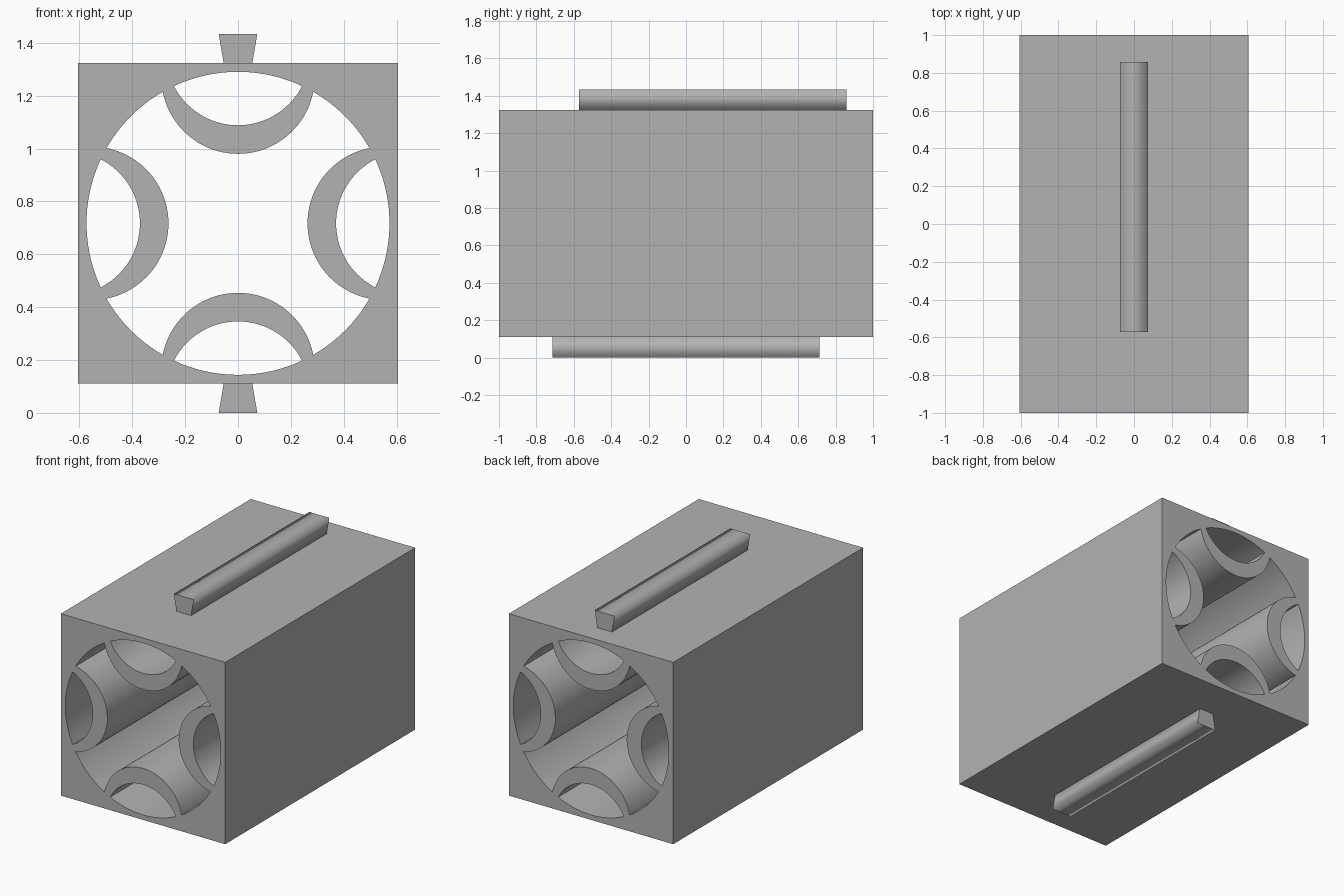
import bpy, bmesh
from math import sin, cos, pi, atan2, acos, radians
from mathutils import Matrix

if "Cube" in bpy.data.objects:
    bpy.data.objects.remove(bpy.data.objects["Cube"])

grey = bpy.data.materials.new("plain grey")
grey.use_nodes = True
color = (0.45, 0.45, 0.45, 1)
grey.diffuse_color = color
grey.node_tree.nodes["Principled BSDF"].inputs["Base Color"].default_value = color

HALF, MID = 0.606, 0.717        # block half width and axis height
BORE = 0.573                    # radius of the central bore
RIB_C, RIB_R = 0.553, 0.29      # outer arc of each crescent rib
POCKET_C, POCKET_R = 0.643, 0.272   # inner arc of each crescent rib


def arc(cx, cy, r, start, end, n):
    return [(cx + r * cos(start + (end - start) * i / n),
             cy + r * sin(start + (end - start) * i / n)) for i in range(n + 1)]


def meet(c, r):
    """Half angle on the bore, and on the circle at (c, 0), where the two cross."""
    a = acos((BORE ** 2 + c ** 2 - r ** 2) / (2 * BORE * c))
    return a, atan2(BORE * sin(a), BORE * cos(a) - c)


def turn(points, angle):
    return [(x * cos(angle) - y * sin(angle), x * sin(angle) + y * cos(angle))
            for x, y in points]


def extrude_loops(name, loops, half_length, location):
    """Fill nested closed outlines (x, z) and extrude them along y."""
    curve = bpy.data.curves.new(name, "CURVE")
    curve.dimensions = "2D"
    curve.fill_mode = "BOTH"
    curve.extrude = half_length
    for loop in loops:
        spline = curve.splines.new("POLY")
        spline.points.add(len(loop) - 1)
        for point, (x, y) in zip(spline.points, loop):
            point.co = (x, y, 0, 1)
        spline.use_cyclic_u = True
    helper = bpy.data.objects.new(name + " outline", curve)
    bpy.context.collection.objects.link(helper)
    bpy.context.view_layer.update()
    mesh = bpy.data.meshes.new_from_object(
        helper.evaluated_get(bpy.context.evaluated_depsgraph_get()))
    bpy.data.objects.remove(helper)

    mesh.transform(Matrix.Rotation(pi / 2, 4, "X"))
    bm = bmesh.new()
    bm.from_mesh(mesh)
    bmesh.ops.remove_doubles(bm, verts=bm.verts, dist=1e-5)
    bmesh.ops.recalc_face_normals(bm, faces=bm.faces)
    bm.to_mesh(mesh)
    bm.free()
    mesh.materials.clear()
    mesh.materials.append(grey)
    obj = bpy.data.objects.new(name, mesh)
    obj.location = location
    bpy.context.collection.objects.link(obj)
    return obj


# Bore with four crescent ribs, each backed by a lens-shaped pocket
rib_bore, rib_arc = meet(RIB_C, RIB_R)
pocket_bore, pocket_arc = meet(POCKET_C, POCKET_R)
rib_side = arc(RIB_C, 0, RIB_R, 2 * pi - rib_arc, rib_arc, 40)
bore_side = arc(0, 0, BORE, rib_bore, pi / 2 - rib_bore, 16)
pocket = (arc(POCKET_C, 0, POCKET_R, pocket_arc, 2 * pi - pocket_arc, 36)
          + arc(0, 0, BORE, -pocket_bore, pocket_bore, 24)[1:-1])

opening, pockets = [], []
for quarter in range(4):
    angle = quarter * pi / 2
    opening += turn(rib_side[:-1] + bore_side[:-1], angle)
    pockets.append(turn(pocket, angle))

square = [(-HALF, -HALF), (HALF, -HALF), (HALF, HALF), (-HALF, HALF)]
block = extrude_loops("block", [square, opening] + pockets, 1, (0, 0, MID))
bpy.ops.object.select_all(action="DESELECT")
block.select_set(True)
bpy.context.view_layer.objects.active = block
bpy.ops.object.shade_smooth_by_angle(angle=radians(30))

# Dovetail rails above and below, widening away from the block
for name, side, y in (("top_rail", 1, 0.143), ("bottom_rail", -1, 0)):
    near, far = side * (HALF - 0.001), side * MID
    rail = [(-0.054, near), (0.054, near), (0.073, far), (-0.073, far)]
    extrude_loops(name, [rail], 0.714, (0, y, MID))
